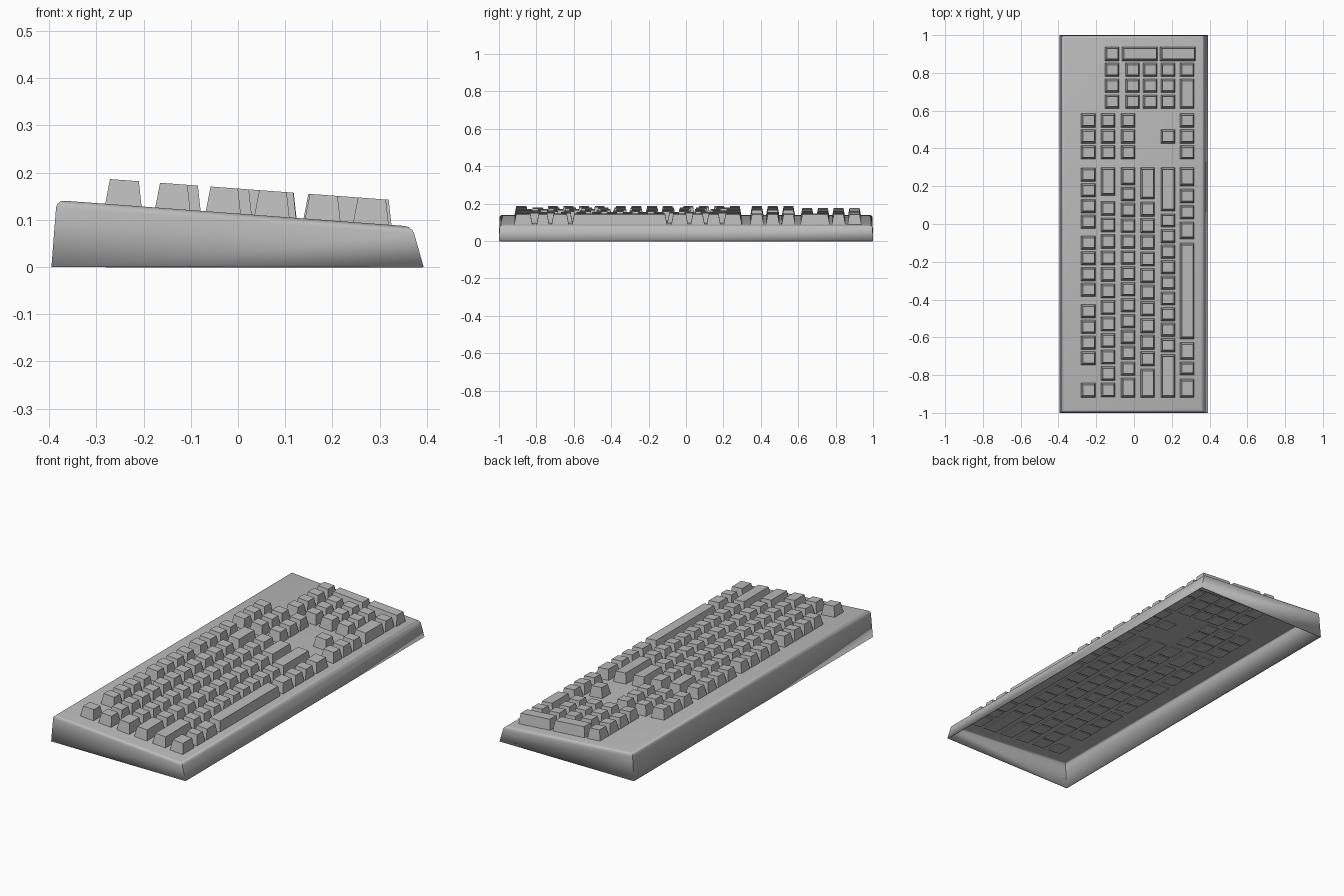
import bpy, bmesh

cube = bpy.data.objects.get("Cube")
if cube:
    bpy.data.objects.remove(cube, do_unlink=True)

grey = bpy.data.materials.new("warm_grey_plastic")
grey.use_nodes = True
COLOR = (0.5, 0.5, 0.5, 1)
grey.diffuse_color = COLOR
grey.node_tree.nodes["Principled BSDF"].inputs["Base Color"].default_value = COLOR


def deck(x):
    """Height of the sloping top plate."""
    return 0.113 - 0.074 * x


def make(name, bm):
    bmesh.ops.recalc_face_normals(bm, faces=bm.faces)
    me = bpy.data.meshes.new(name)
    bm.to_mesh(me)
    bm.free()
    me.materials.append(grey)
    ob = bpy.data.objects.new(name, me)
    bpy.context.collection.objects.link(ob)
    return ob


# Hollow wedge case, open underneath
bm = bmesh.new()
bot = [bm.verts.new((x, y, 0)) for x, y in ((-0.395, -1), (0.393, -1), (0.393, 1), (-0.395, 1))]
top = [bm.verts.new((x, y, deck(x))) for x, y in ((-0.384, -0.997), (0.369, -0.997), (0.369, 0.997), (-0.384, 0.997))]
bm.faces.new(top)
for i in range(4):
    j = (i + 1) % 4
    bm.faces.new((bot[i], bot[j], top[j], top[i]))
rim = [e for e in bm.edges if all(v in top for v in e.verts)]
bmesh.ops.bevel(bm, geom=rim, offset=0.016, segments=3, profile=0.5, affect='EDGES')
case = make("case", bm)
shell = case.modifiers.new("shell", 'SOLIDIFY')
shell.thickness = 0.006
shell.offset = -1
bpy.context.view_layer.objects.active = case
case.select_set(True)
bpy.ops.object.shade_smooth_by_angle(angle=0.6)
case.select_set(False)


def add_key(bm, x0, x1, y0, y1, height=0.053):
    """Tapered key cap standing on the sloping plate."""
    def ring(xa, xb, ya, yb, lift):
        return [bm.verts.new((x, y, deck(x) + lift))
                for x, y in ((xa, ya), (xb, ya), (xb, yb), (xa, yb))]
    lo = ring(x0, x1, y0, y1, -0.01)
    hi = ring(x0 + 0.012, x1 - 0.007, y0 + 0.012, y1 - 0.012, height)
    bm.faces.new(hi)
    bm.faces.new(lo[::-1])
    for i in range(4):
        j = (i + 1) % 4
        bm.faces.new((lo[i], lo[j], hi[j], hi[i]))


def run(start, end, count, gap=0.008):
    """Split a span into equal key widths."""
    step = (end - start) / count
    return [(start + i * step + gap / 2, start + (i + 1) * step - gap / 2) for i in range(count)]


ROWS = [(-0.283, -0.203), (-0.177, -0.1), (-0.07, 0.007), (0.033, 0.11), (0.14, 0.218), (0.242, 0.32)]
NAV = run(0.337, 0.59, 3)

# Main typing block, one span list per row
main = {
    "function_row": [(-0.92, -0.84)] + run(-0.753, -0.42, 4) + run(-0.39, -0.057, 4) + run(-0.03, 0.303, 4),
    "number_row": run(-0.923, 0.126, 12) + [(0.15, 0.3)],
    "upper_letter_row": [(-0.92, -0.813)] + run(-0.808, 0.2, 12) + [(0.205, 0.3)],
    "home_letter_row": [(-0.92, -0.765)] + run(-0.758, 0.123, 10) + [(0.13, 0.3)],
    "lower_letter_row": [(-0.92, -0.69)] + run(-0.684, 0.06, 9) + [(0.067, 0.3)],
    "space_row": [(-0.92, -0.82), (-0.8, -0.73), (-0.72, -0.625), (-0.61, -0.1),
                  (-0.08, 0.012)] + run(0.02, 0.19, 2) + [(0.2, 0.3)],
}
for (name, spans), (x0, x1) in zip(main.items(), ROWS):
    bm = bmesh.new()
    for y0, y1 in spans:
        add_key(bm, x0, x1, y0, y1)
    make(name + "_keys", bm)

# Navigation block
bm = bmesh.new()
for x0, x1 in ROWS[:3]:
    for y0, y1 in NAV:
        add_key(bm, x0, x1, y0, y1)
make("navigation_keys", bm)

# Arrow cluster
bm = bmesh.new()
add_key(bm, *ROWS[4], *NAV[1])
for y0, y1 in NAV:
    add_key(bm, *ROWS[5], y0, y1)
make("arrow_keys", bm)

# Number pad with two wide keys at the end and one long key at the front
PAD = [(-0.155, -0.078), (-0.047, 0.03), (0.046, 0.124), (0.14, 0.218), (0.242, 0.32)]
near, middle, far = run(0.606, 0.858, 3)
last = (0.862, 0.94)
bm = bmesh.new()
for x0, x1 in PAD[:4]:
    for y0, y1 in (near, middle, far):
        add_key(bm, x0, x1, y0, y1)
add_key(bm, *PAD[4], *far)
add_key(bm, *PAD[4], near[0], middle[1])
add_key(bm, *PAD[0], *last)
add_key(bm, -0.065, 0.125, *last)
add_key(bm, 0.137, 0.326, *last)
make("number_pad_keys", bm)
